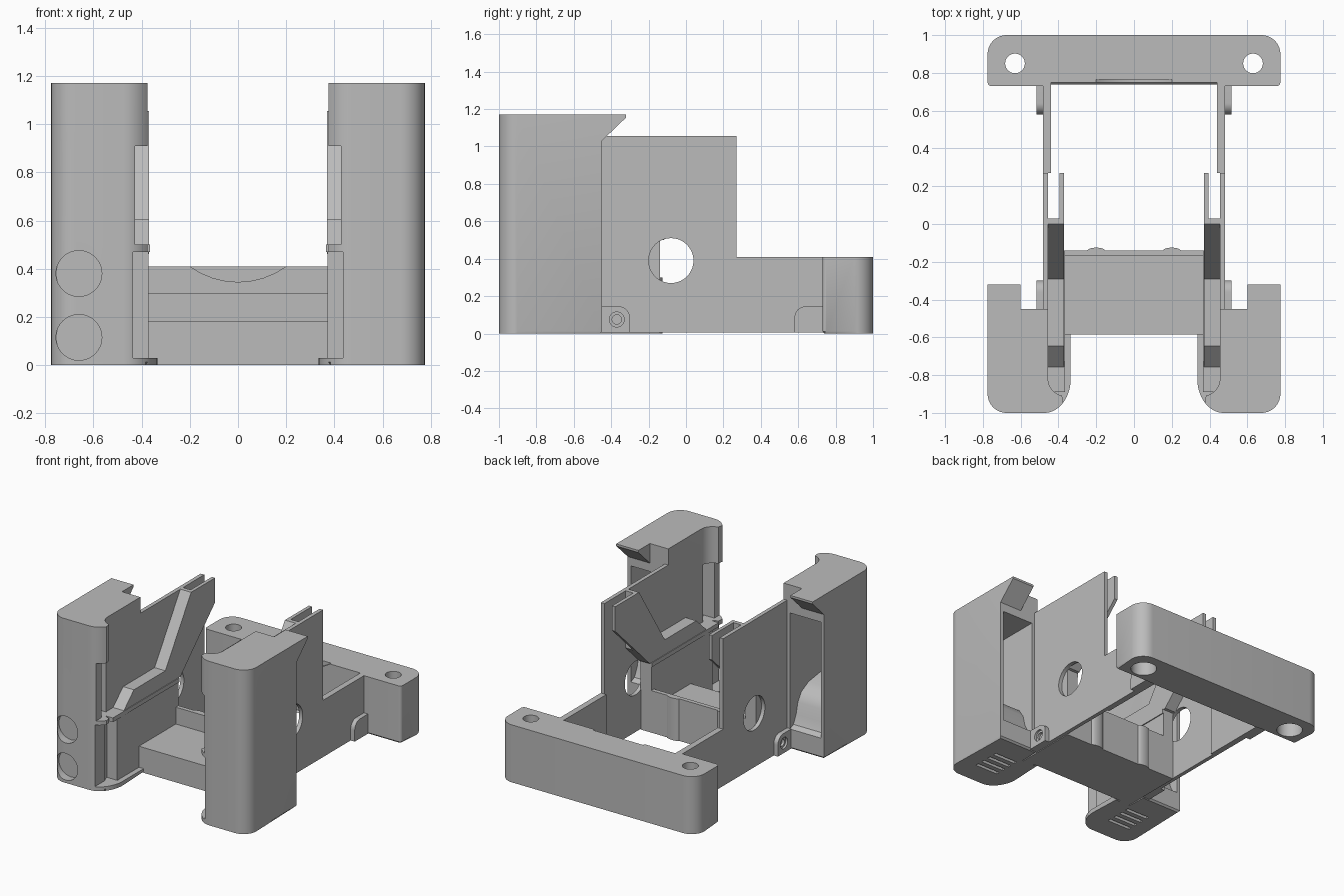
import bpy, bmesh, math
from mathutils import Vector, Matrix

if "Cube" in bpy.data.objects:
    bpy.data.objects.remove(bpy.data.objects["Cube"], do_unlink=True)

grey = bpy.data.materials.new("plain grey plastic")
grey.use_nodes = True
grey.diffuse_color = (0.5, 0.5, 0.5, 1)
grey.node_tree.nodes["Principled BSDF"].inputs["Base Color"].default_value = (0.5, 0.5, 0.5, 1)


def add(name, bm):
    bmesh.ops.recalc_face_normals(bm, faces=bm.faces)
    mesh = bpy.data.meshes.new(name)
    bm.to_mesh(mesh)
    bm.free()
    mesh.materials.append(grey)
    obj = bpy.data.objects.new(name, mesh)
    bpy.context.collection.objects.link(obj)
    return obj


def prism(name, pts, axis, a, b, chamfer=0):
    """Extrude an outline along x (y,z points), y (x,z points) or z (x,y points)."""
    place = {"x": lambda u, v, w: (w, u, v),
             "y": lambda u, v, w: (u, w, v),
             "z": lambda u, v, w: (u, v, w)}[axis]
    bm = bmesh.new()
    low = [bm.verts.new(place(u, v, a)) for u, v in pts]
    high = [bm.verts.new(place(u, v, b)) for u, v in pts]
    bottom = bm.faces.new(low)
    bm.faces.new(high)
    for i in range(len(pts)):
        j = (i + 1) % len(pts)
        bm.faces.new((low[i], low[j], high[j], high[i]))
    if chamfer:
        bmesh.ops.bevel(bm, geom=list(bottom.edges), offset=chamfer, segments=1, affect="EDGES")
    return add(name, bm)


def box(name, x, y, z):
    return prism(name, [(x[0], y[0]), (x[1], y[0]), (x[1], y[1]), (x[0], y[1])], "z", *z)


def arc(cx, cy, rx, ry, start, end, n=10):
    angles = [math.radians(start + (end - start) * i / n) for i in range(n + 1)]
    return [(cx + rx * math.cos(t), cy + ry * math.sin(t)) for t in angles]


def rod(cu, cv, r, axis, a, b):
    return prism("cutter", arc(cu, cv, r, r, 0, 360, 40)[:-1], axis, a, b)


def cut(obj, *cutters):
    for c in cutters:
        c.hide_render = True
        mod = obj.modifiers.new("cut", "BOOLEAN")
        mod.operation, mod.solver, mod.object = "DIFFERENCE", "EXACT", c
        bpy.context.view_layer.update()
        mesh = bpy.data.meshes.new_from_object(obj.evaluated_get(bpy.context.evaluated_depsgraph_get()))
        obj.modifiers.clear()
        obj.data = mesh
        bpy.data.objects.remove(c, do_unlink=True)


def mirrored(obj):
    bm = bmesh.new()
    bm.from_mesh(obj.data)
    bmesh.ops.transform(bm, matrix=Matrix.Diagonal((-1, 1, 1, 1)), verts=bm.verts)
    twin = add("right_" + obj.name, bm)
    obj.name = "left_" + obj.name
    return twin


# Tower: rounded outer corner, hooked inner corner
outer = [(0.775, -0.45)] + arc(0.675, -0.9, 0.1, 0.1, 0, -90)
hook = [p for p in arc(0.475, -0.82, 0.14, 0.18, 270, 180, 20) if p[0] > 0.372]
hollow = arc(0.365, -0.82, 0.09, 0.09, -80, 0, 8)
tower = prism("tower", outer + hook + hollow + [(0.455, -0.45)], "z", 0.0, 1.17, 0.012)

# Pocket with curved scoop, open at the back, plus inner corner slots
scoop = [(-0.4, 0.97), (-0.92, 0.97), (-0.92, 0.45), (-0.8, 0.42), (-0.66, 0.4),
         (-0.58, 0.36), (-0.54, 0.3), (-0.52, 0.22), (-0.49, 0.16), (-0.4, 0.12)]
cut(tower,
    prism("cutter", scoop, "x", 0.505, 0.75),
    box("cutter", (0.3, 0.428), (-1.1, -0.7), (0.5, 0.91)),
    box("cutter", (0.41, 0.55), (-0.93, -0.84), (0.5, 0.91)),
    box("cutter", (0.3, 0.435), (-1.1, -0.7), (0.03, 0.47)))

# Slits under the tower
for i in range(4):
    y = -0.84 + 0.06 * i
    cut(tower, box("cutter", (0.48, 0.66), (y, y + 0.025), (-0.1, 0.04)))

# Overhanging beak at the tower top
beak = prism("tower_beak", [(-0.46, 1.17), (-0.32, 1.17), (-0.32, 1.155), (-0.45, 1.03), (-0.46, 1.03)],
             "x", 0.6, 0.775)

# Foot lip around the inner corner
foot = prism("foot_lip", arc(0.475, -0.82, 0.14, 0.18, 270, 180, 14) + [(0.335, -0.585), (0.475, -0.585)],
             "z", 0, 0.03, 0.01)

# Side wall with round window, and the lower rear rail
wall = prism("side_wall", [(-0.46, 0.005), (0.28, 0.005), (0.27, 0.41), (0.27, 1.055), (-0.46, 1.055)],
             "x", 0.455, 0.483)
cut(wall, rod(-0.08, 0.39, 0.12, "x", 0.3, 0.6))
rail = box("rear_rail", (0.44, 0.483), (0.27, 0.76), (0.005, 0.41))

# Inner guide rib with sloped top, and its thin rear plate
rib = prism("guide_rib", [(-0.79, 0.47), (-0.645, 0.606), (-0.29, 0.606), (0, 1.055),
                          (0.03, 1.055), (0.03, 0.647), (-0.12, 0.5), (-0.79, 0.46)],
            "x", 0.37, 0.456)
plate = prism("guide_plate", [(0.02, 1.055), (0.27, 1.055), (0.27, 0.88), (0.02, 0.637)],
              "x", 0.37, 0.395)

# Lower inner wall beside the tray, with a ledge on top
inner = box("inner_wall", (0.372, 0.456), (-0.83, -0.14), (0.0, 0.47))
ledge = box("inner_ledge", (0.365, 0.456), (-0.89, -0.14), (0.47, 0.5))

# Screw lugs on the outside of the wall
lug_front = prism("front_lug", [(-0.46, 0.005), (-0.3, 0.005)] + arc(-0.36, 0.085, 0.06, 0.06, 0, 90)
                  + [(-0.46, 0.145)], "x", 0.47, 0.515)
cut(lug_front, rod(-0.37, 0.075, 0.025, "x", 0.4, 0.6), rod(-0.37, 0.075, 0.04, "x", 0.5, 0.6))
lug_rear = prism("rear_lug", [(0.74, 0.005), (0.58, 0.005)] + arc(0.64, 0.085, 0.06, 0.06, 180, 90)
                 + [(0.74, 0.145)], "x", 0.47, 0.515)

pairs = [tower, beak, foot, wall, rail, rib, plate, inner, ledge, lug_front, lug_rear]
twins = [mirrored(o) for o in pairs]

# Two round recesses on the front of the right tower
cut(twins[0], *[rod(-0.66, z, 0.095, "y", -1.1, -0.94) for z in (0.115, 0.38)])

# Front tray: floor slab, raised back edge, two locating bumps
box("tray_floor", (-0.38, 0.38), (-0.585, -0.14), (0.0, 0.18))
box("tray_back_edge", (-0.38, 0.38), (-0.17, -0.14), (0.1, 0.3))
for side, x in (("left", 0.2), ("right", -0.2)):
    prism(side + "_tray_bump", arc(x, -0.145, 0.05, 0.02, 0, 180), "z", 0.0, 0.3)

# Rear bar with mounting holes and a shallow finger recess
bar = prism("rear_bar", arc(0.675, 0.9, 0.1, 0.1, 0, 90) + arc(-0.675, 0.9, 0.1, 0.1, 90, 180)
            + arc(-0.755, 0.75, 0.02, 0.02, 180, 270, 4) + [(-0.46, 0.73), (-0.46, 0.75), (0.46, 0.75), (0.46, 0.73)]
            + arc(0.755, 0.75, 0.02, 0.02, 270, 360, 4), "z", 0, 0.41, 0.012)
for x in (-0.63, 0.63):
    cut(bar, rod(x, 0.85, 0.052, "z", -0.1, 0.5), rod(x, 0.85, 0.085, "z", -0.1, 0.1))
cut(bar, rod(0, 0.685, 0.34, "y", 0.6, 0.765))

# Smooth the curved faces, keep hard edges
for obj in bpy.context.collection.objects:
    if obj.type == "MESH" and grey.name in obj.data.materials:
        obj.data.shade_smooth()
        obj.data.set_sharp_from_angle(angle=math.radians(30))
